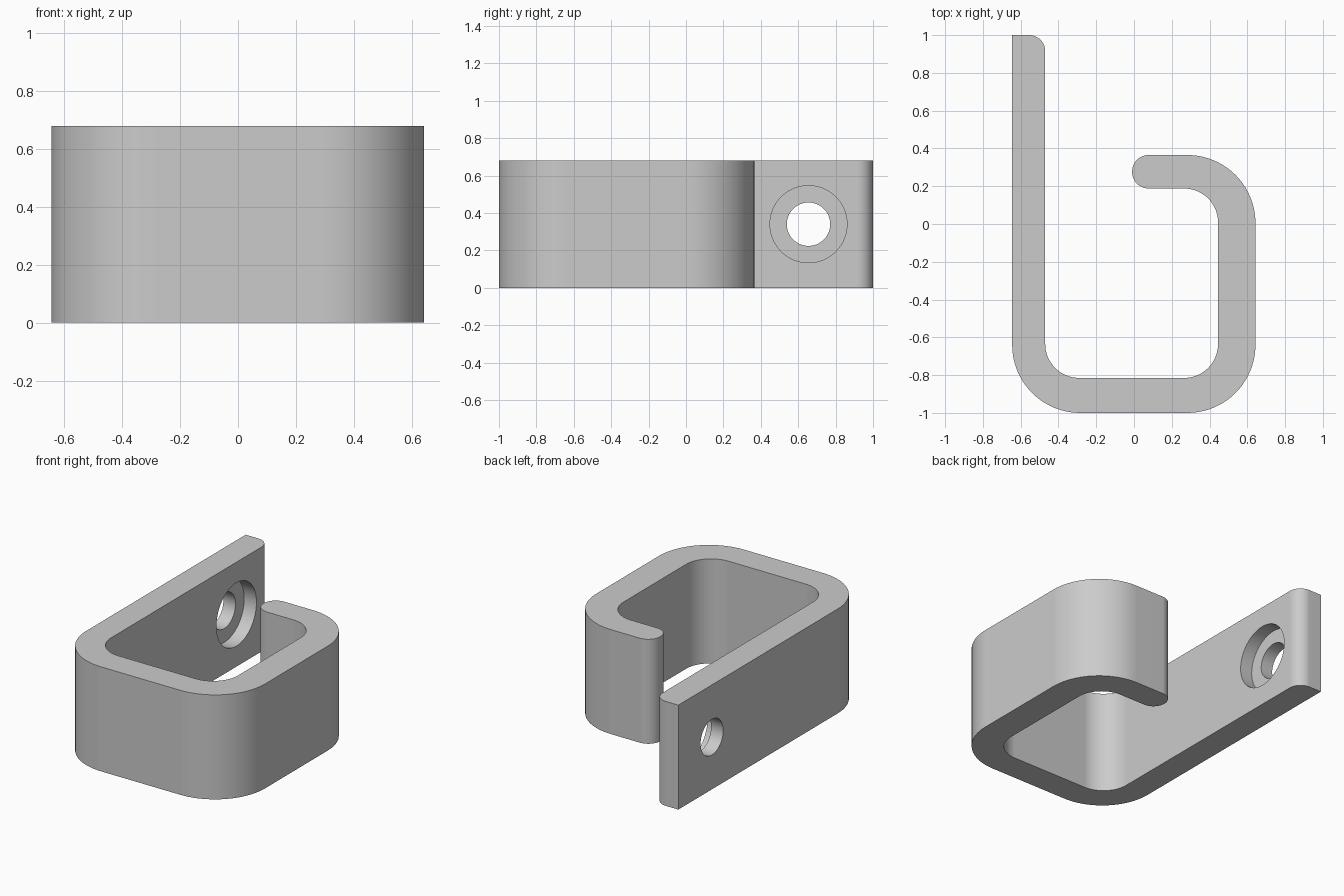
import bpy, bmesh, math
from mathutils import Vector, Matrix

cube = bpy.data.objects.get("Cube")
if cube:
    bpy.data.objects.remove(cube, do_unlink=True)

HEIGHT = 0.68

# Single grey finish
grey = bpy.data.materials.new("grey")
grey.use_nodes = True
colour = (0.6, 0.6, 0.6, 1)
grey.diffuse_color = colour
grey.node_tree.nodes["Principled BSDF"].inputs["Base Color"].default_value = colour


def rounded(corners, steps=20):
    """Outline of (x, y, radius) corners with true arc fillets."""
    outline = []
    for i, (x, y, r) in enumerate(corners):
        p = Vector((x, y))
        if r == 0:
            outline.append(p)
            continue
        a = (Vector(corners[i - 1][:2]) - p).normalized()
        b = (Vector(corners[(i + 1) % len(corners)][:2]) - p).normalized()
        half = a.angle(b) / 2
        centre = p + (a + b).normalized() * r / math.sin(half)
        start = p + a * r / math.tan(half) - centre
        end = p + b * r / math.tan(half) - centre
        for k in range(steps + 1):
            t = k / steps * math.pi / 2
            outline.append(centre + start * math.cos(t) + end * math.sin(t))
    return outline


def make_object(name, bm):
    bmesh.ops.recalc_face_normals(bm, faces=bm.faces)
    mesh = bpy.data.meshes.new(name)
    bm.to_mesh(mesh)
    bm.free()
    mesh.materials.append(grey)
    ob = bpy.data.objects.new(name, mesh)
    bpy.context.collection.objects.link(ob)
    return ob


# Bent strip: long mounting plate, base, side and hooked lip
corners = [
    (-0.645, 1, 0), (-0.645, -1, 0.36), (0.643, -1, 0.36), (0.643, 0.365, 0.36),
    (-0.01, 0.365, 0.087), (-0.01, 0.188, 0.087), (0.445, 0.188, 0.18),
    (0.445, -0.815, 0.18), (-0.47, -0.815, 0.18), (-0.47, 1, 0.085),
]
bm = bmesh.new()
base = bm.faces.new([bm.verts.new((p.x, p.y, 0)) for p in rounded(corners)])
top = bmesh.ops.extrude_face_region(bm, geom=[base], use_keep_orig=True)
verts = [v for v in top["geom"] if isinstance(v, bmesh.types.BMVert)]
bmesh.ops.translate(bm, vec=(0, 0, HEIGHT), verts=verts)
hook = make_object("hook_bracket", bm)


# Screw hole with a counterbore on the inner face of the plate
def drill(name, radius, x0, x1):
    bm = bmesh.new()
    place = (Matrix.Translation(((x0 + x1) / 2, 0.655, HEIGHT / 2))
             @ Matrix.Rotation(math.pi / 2, 4, 'Y'))
    bmesh.ops.create_cone(bm, cap_ends=True, segments=64, radius1=radius,
                          radius2=radius, depth=x1 - x0, matrix=place)
    cutter = make_object(name, bm)
    cutter.hide_render = True
    cut = hook.modifiers.new(name, 'BOOLEAN')
    cut.operation = 'DIFFERENCE'
    cut.solver = 'EXACT'
    cut.object = cutter
    bpy.context.view_layer.objects.active = hook
    bpy.ops.object.modifier_apply(modifier=name)
    bpy.data.objects.remove(cutter, do_unlink=True)


bpy.ops.object.select_all(action='DESELECT')
hook.select_set(True)
drill("screw_hole", 0.116, -0.8, -0.3)
drill("counterbore", 0.206, -0.558, -0.3)

# Smooth bends, crisp edges
bpy.context.view_layer.objects.active = hook
hook.select_set(True)
bpy.ops.object.shade_smooth_by_angle(angle=math.radians(30))
hook.modifiers.new("even_shading", 'WEIGHTED_NORMAL').keep_sharp = True
